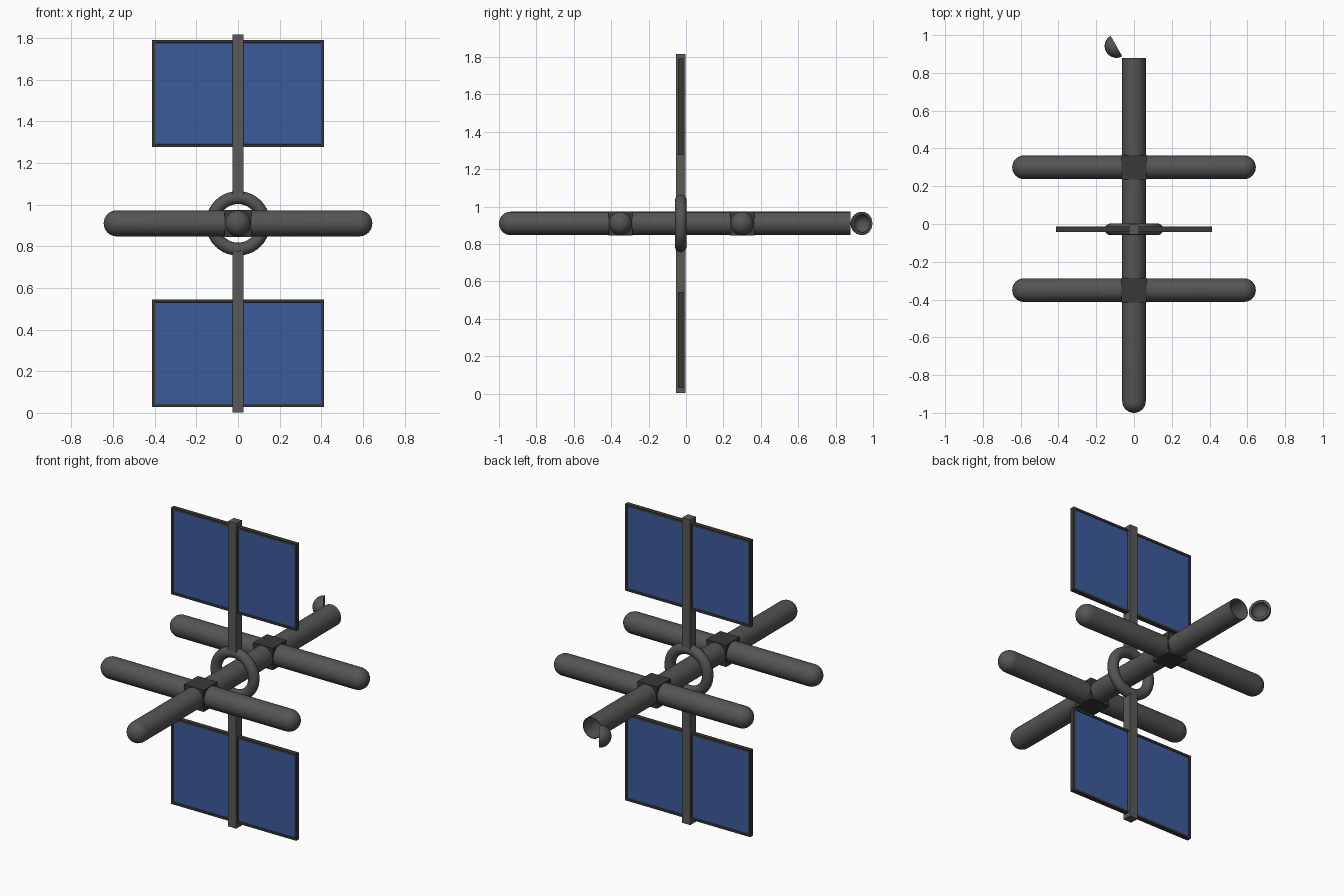
import bpy, bmesh, math
from mathutils import Matrix, Vector

if "Cube" in bpy.data.objects:
    bpy.data.objects.remove(bpy.data.objects["Cube"])

R, ZC, YC = 0.0625, 0.91, -0.028   # tube radius, hub height, mast plane


def mat(name, c):
    m = bpy.data.materials.new(name)
    m.diffuse_color = (*c, 1)
    m.use_nodes = True
    m.node_tree.nodes["Principled BSDF"].inputs["Base Color"].default_value = m.diffuse_color
    return m


GREY = mat("hull grey", (0.09, 0.09, 0.088))
DARK = mat("dark grey", (0.04, 0.04, 0.039))
MAST = mat("mast grey", (0.1, 0.1, 0.098))
BLUE = mat("solar blue", (0.046, 0.105, 0.33))


def finish(name, bm, mats, smooth=False):
    bmesh.ops.recalc_face_normals(bm, faces=bm.faces)
    me = bpy.data.meshes.new(name)
    bm.to_mesh(me)
    bm.free()
    for m in mats:
        me.materials.append(m)
    ob = bpy.data.objects.new(name, me)
    bpy.context.collection.objects.link(ob)
    if smooth:
        bpy.ops.object.select_all(action='DESELECT')
        ob.select_set(True)
        bpy.context.view_layer.objects.active = ob
        bpy.ops.object.shade_smooth_by_angle(angle=math.radians(40))
    return ob


def lathe(name, profile, axis, origin, m, n=32):
    """Spin (radius, height) points about z, then aim z along axis."""
    bm = bmesh.new()
    vs = [bm.verts.new((r, 0, h)) for r, h in profile]
    es = [bm.edges.new(p) for p in zip(vs, vs[1:])]
    bmesh.ops.spin(bm, geom=vs + es, cent=(0, 0, 0), axis=(0, 0, 1),
                   angle=2 * math.pi, steps=n, use_duplicate=False)
    bmesh.ops.remove_doubles(bm, verts=bm.verts, dist=1e-5)
    rot = Vector((0, 0, 1)).rotation_difference(Vector(axis)).to_matrix().to_4x4()
    bm.transform(Matrix.Translation(origin) @ rot)
    return finish(name, bm, [m], True)


def box_bm(lo, hi):
    bm = bmesh.new()
    bmesh.ops.create_cube(bm, size=1)
    for v in bm.verts:
        v.co = [(a + b) / 2 + c * (b - a) for a, b, c in zip(lo, hi, v.co)]
    return bm


def arc(r, h0, a0, a1, n=8):
    """Quarter round of radius r centred at height h0."""
    return [(abs(r * math.cos(a)) if abs(math.cos(a)) > 1e-6 else 0, h0 + r * math.sin(a))
            for a in (math.radians(a0 + (a1 - a0) * i / n) for i in range(n + 1))]


# main tube: domed nose at the front, open hollow end at the back
lathe("main_tube", arc(R, -1 + R, -90, 0) + [(R, 0.88), (0.058, 0.88), (0.058, 0.45), (0, 0.45)],
      (0, 1, 0), (0, 0, ZC), GREY)

# cross tubes with domed ends, and joint blocks
for tag, y in (("front", -0.35), ("rear", 0.30)):
    lathe(tag + "_cross_tube", arc(R, -0.645 + R, -90, 0) + arc(R, 0.645 - R, 0, 90),
          (1, 0, 0), (0, y, ZC), GREY)
    h = 0.065
    finish(tag + "_joint_block", box_bm((-h, y - h, ZC - h), (h, y + h, ZC + h)), [DARK])

# open hatch: hollow dome swung round on the left of the tube end
d = Vector((-0.87, -0.49, 0)).normalized()
lathe("hatch_dome", arc(R, 0, 90, 0) + arc(0.048, 0, 0, 90), d, (-0.093, 0.942, ZC), GREY)

# ring round the main tube
lathe("hub_ring", [(0.124 + 0.031 * math.cos(2 * math.pi * i / 16),
                    0.031 * math.sin(2 * math.pi * i / 16)) for i in range(17)],
      (0, 1, 0), (0, YC, ZC), GREY, 40)

# masts and solar panels above and below
p = 0.0265
for tag, s in (("upper", 1), ("lower", -1)):
    z0, z1 = sorted((ZC + s * 0.135, ZC + s * 0.907))
    finish(tag + "_mast", box_bm((-p, YC - p, z0), (p, YC + p, z1)), [MAST])
    z0, z1 = sorted((ZC + s * 0.366, ZC + s * 0.881))
    for side, q in (("left", -1), ("right", 1)):
        x0, x1 = sorted((q * 0.015, q * 0.412))
        bm = box_bm((x0, YC - 0.0135, z0), (x1, YC + 0.0135, z1))
        bm.normal_update()
        faces = [f for f in bm.faces if abs(f.normal.y) > 0.9]
        bmesh.ops.inset_individual(bm, faces=faces, thickness=0.018)
        bmesh.ops.inset_individual(bm, faces=faces, thickness=0.002, depth=-0.004)
        for f in faces:
            f.material_index = 1
        finish(f"{tag}_{side}_solar_panel", bm, [DARK, BLUE])
